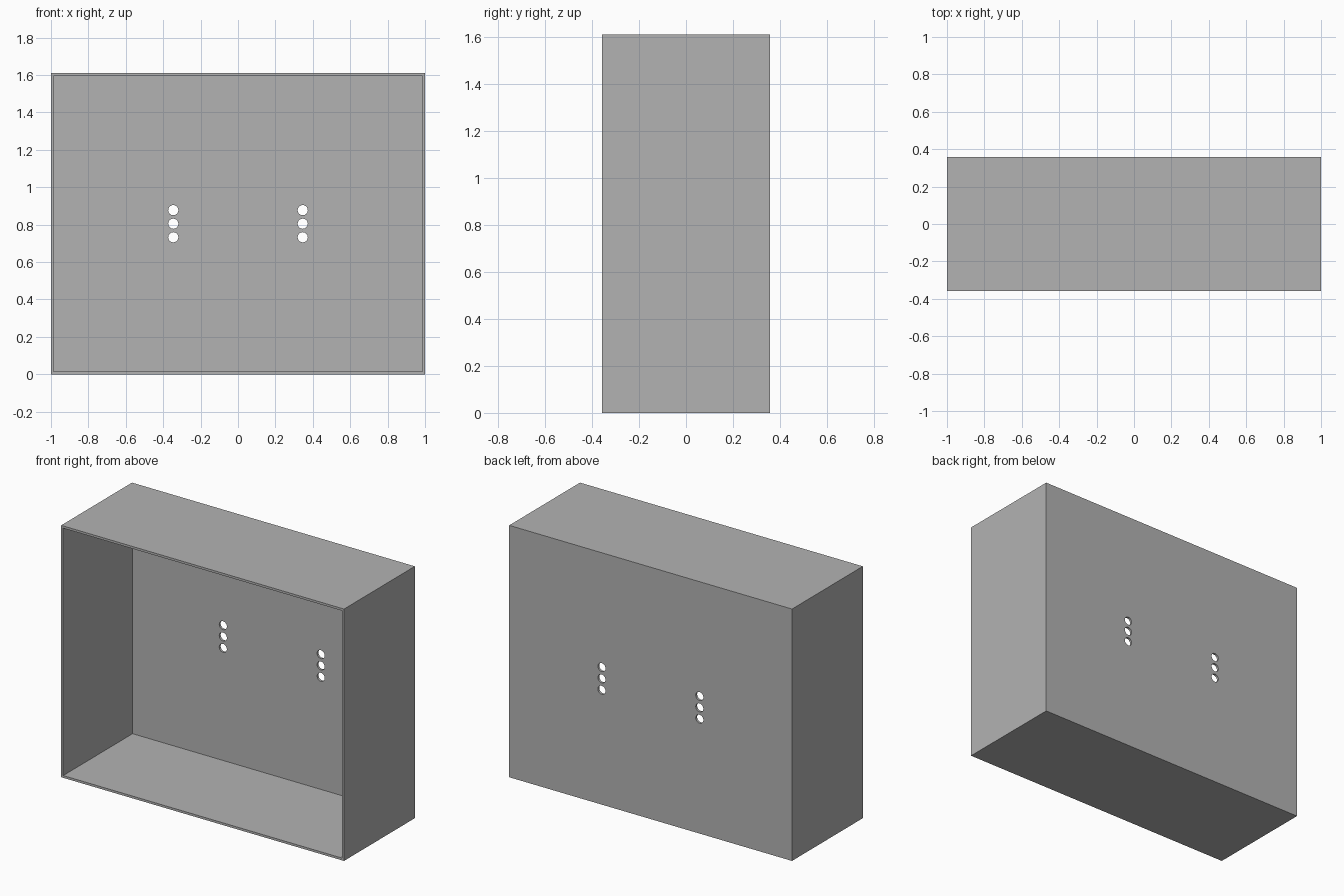
import bpy
from mathutils import Matrix
import bmesh
import math

cube = bpy.data.objects.get("Cube")
if cube:
    bpy.data.objects.remove(cube, do_unlink=True)

WIDTH, DEPTH, HEIGHT = 2.0, 0.715, 1.61
WALL = 0.0145
HOLE_X, HOLE_STEP, HOLE_RADIUS = 0.346, 0.0725, 0.027

grey = bpy.data.materials.new("plain grey")
grey.use_nodes = True
colour = (0.45, 0.45, 0.45, 1)
grey.diffuse_color = colour
grey.node_tree.nodes["Principled BSDF"].inputs["Base Color"].default_value = colour


def make_object(name, bm):
    mesh = bpy.data.meshes.new(name)
    bm.to_mesh(mesh)
    bm.free()
    mesh.materials.append(grey)
    obj = bpy.data.objects.new(name, mesh)
    bpy.context.collection.objects.link(obj)
    return obj


def add_box(bm, size, centre):
    bmesh.ops.create_cube(bm, size=1, matrix=Matrix.Translation(centre) @ Matrix.Diagonal((*size, 1)))


# Solid outer block
bm = bmesh.new()
add_box(bm, (WIDTH, DEPTH, HEIGHT), (0, 0, HEIGHT / 2))
box = make_object("open_box", bm)

# Cutter that hollows the block from the front
bm = bmesh.new()
add_box(bm, (WIDTH - 2 * WALL, DEPTH, HEIGHT - 2 * WALL), (0, -WALL, HEIGHT / 2))
cavity = make_object("cavity_cutter", bm)

# Cutter for two columns of three round holes in the back panel
bm = bmesh.new()
for x in (-HOLE_X, HOLE_X):
    for row in (-1, 0, 1):
        place = Matrix.Translation((x, DEPTH / 2, HEIGHT / 2 + row * HOLE_STEP))
        bmesh.ops.create_cone(bm, cap_ends=True, segments=32, radius1=HOLE_RADIUS,
                              radius2=HOLE_RADIUS, depth=0.1,
                              matrix=place @ Matrix.Rotation(math.pi / 2, 4, "X"))
holes = make_object("hole_cutter", bm)

for cutter in (cavity, holes):
    cut = box.modifiers.new(cutter.name, "BOOLEAN")
    cut.operation = "DIFFERENCE"
    cut.solver = "EXACT"
    cut.object = cutter
    cutter.hide_render = True
    cutter.hide_set(True)

# Round hole walls, crisp box edges
bpy.ops.object.select_all(action="DESELECT")
bpy.context.view_layer.objects.active = box
box.select_set(True)
for cut in list(box.modifiers):
    bpy.ops.object.modifier_apply(modifier=cut.name)
bpy.ops.object.shade_smooth_by_angle(angle=math.radians(30))
for cutter in (cavity, holes):
    bpy.data.objects.remove(cutter, do_unlink=True)
